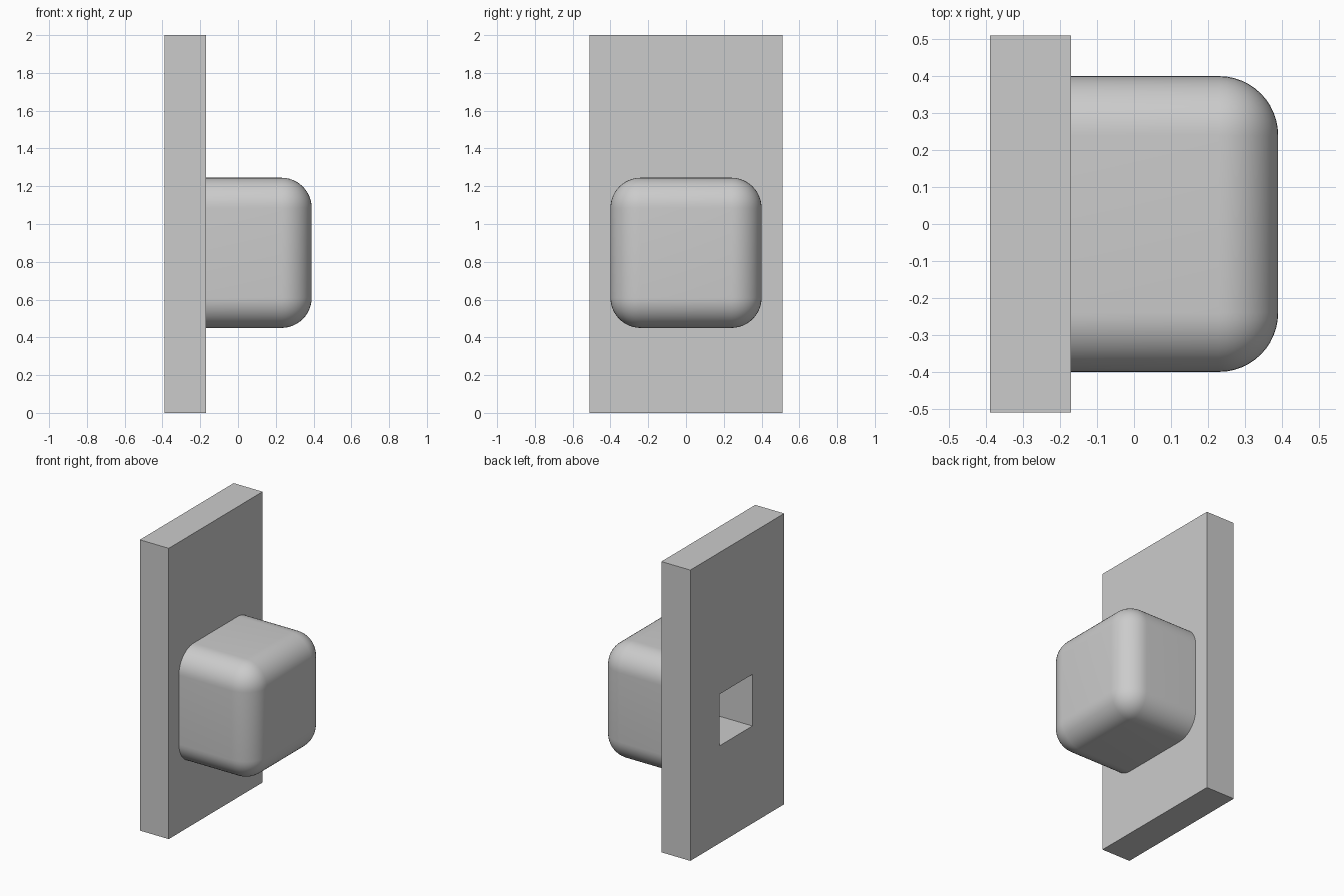
import bpy, bmesh, math
from mathutils import Vector

default = bpy.data.objects.get("Cube")
if default:
    bpy.data.objects.remove(default, do_unlink=True)

# Single plain grey
grey = bpy.data.materials.new("plain grey")
grey.use_nodes = True
colour = (0.6, 0.6, 0.6, 1)
grey.diffuse_color = colour
grey.node_tree.nodes["Principled BSDF"].inputs["Base Color"].default_value = colour


def box(name, low, high, radius=0):
    """Box between two corners; radius rounds every edge off the low-x face."""
    low, high = Vector(low), Vector(high)
    bm = bmesh.new()
    bmesh.ops.create_cube(bm, size=1)
    for v in bm.verts:
        v.co = (low + high) / 2 + v.co * (high - low)
    if radius:
        edges = [e for e in bm.edges
                 if any(v.co.x > low.x + radius for v in e.verts)]
        bmesh.ops.bevel(bm, geom=edges, offset=radius, segments=12,
                        profile=0.5, affect='EDGES', clamp_overlap=True)
    mesh = bpy.data.meshes.new(name)
    bm.to_mesh(mesh)
    bm.free()
    mesh.materials.append(grey)
    obj = bpy.data.objects.new(name, mesh)
    bpy.context.collection.objects.link(obj)
    return obj


def activate(obj):
    bpy.ops.object.select_all(action='DESELECT')
    obj.select_set(True)
    bpy.context.view_layer.objects.active = obj


# Upright plate with a rounded block knob on its left face
plate = box("back_plate", (-0.39, -0.51, 0), (-0.17, 0.51, 2))
knob = box("rounded_knob", (-0.17, -0.4, 0.45), (0.39, 0.4, 1.245), 0.16)

# Square socket through the plate and into the knob
cutter = box("socket_cutter", (-0.5, -0.165, 0.67), (0.17, 0.195, 1.025))
cutter.hide_render = True
for part in (plate, knob):
    activate(part)
    cut = part.modifiers.new("socket", 'BOOLEAN')
    cut.operation = 'DIFFERENCE'
    cut.solver = 'EXACT'
    cut.object = cutter
    bpy.ops.object.modifier_apply(modifier=cut.name)
bpy.data.objects.remove(cutter, do_unlink=True)

# Smooth rounding on the knob, sharp socket and rim
activate(knob)
bpy.ops.object.shade_smooth_by_angle(angle=math.radians(30))
